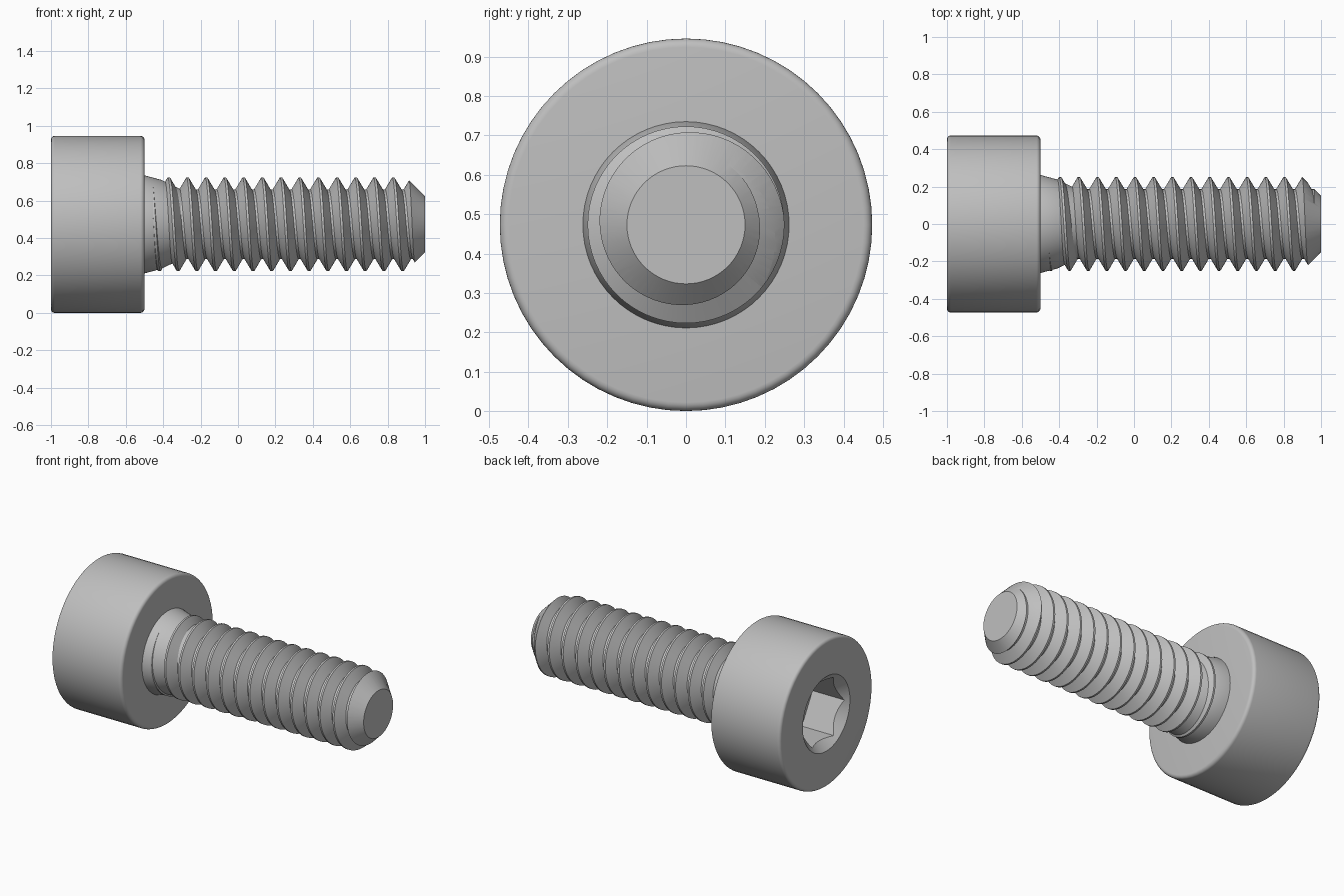
import bpy
import bmesh
from math import sin, cos, pi, radians
from mathutils import Vector

if "Cube" in bpy.data.objects:
    bpy.data.objects.remove(bpy.data.objects["Cube"])

HEAD_R = 0.473      # head radius, also the height of the axis
SEGS = 64
PITCH = 0.1
CREST, ROOT = 0.25, 0.186

steel = bpy.data.materials.new("steel grey")
steel.use_nodes = True
grey = (0.52, 0.52, 0.52, 1)
steel.diffuse_color = grey
steel.node_tree.nodes["Principled BSDF"].inputs["Base Color"].default_value = grey


def on_axis(x, r, angle):
    return Vector((x, r * cos(angle), HEAD_R + r * sin(angle)))


def finish(name, bm):
    bmesh.ops.recalc_face_normals(bm, faces=bm.faces)
    mesh = bpy.data.meshes.new(name)
    bm.to_mesh(mesh)
    bm.free()
    mesh.materials.append(steel)
    obj = bpy.data.objects.new(name, mesh)
    bpy.context.collection.objects.link(obj)
    return obj


def lathe(name, profile, segs=SEGS, turn=0.0):
    """Revolve (x, radius) points about the screw axis, with flat end caps."""
    bm = bmesh.new()
    rings = [[bm.verts.new(on_axis(x, r, turn + 2 * pi * i / segs)) for i in range(segs)]
             for x, r in profile]
    for a, b in zip(rings, rings[1:]):
        for i in range(segs):
            k = (i + 1) % segs
            bm.faces.new((a[i], a[k], b[k], b[i]))
    bm.faces.new(rings[0])
    bm.faces.new(rings[-1])
    return finish(name, bm)


def select_only(obj):
    bpy.ops.object.select_all(action='DESELECT')
    obj.select_set(True)
    bpy.context.view_layer.objects.active = obj


def boolean(obj, tool, operation):
    mod = obj.modifiers.new(operation.lower(), 'BOOLEAN')
    mod.operation = operation
    mod.solver = 'EXACT'
    mod.object = tool
    select_only(obj)
    bpy.ops.object.modifier_apply(modifier=mod.name)
    bpy.data.objects.remove(tool)


def smooth(obj):
    select_only(obj)
    bpy.ops.object.shade_smooth_by_angle(angle=radians(25))


# Cylindrical head with rounded rims
def rim(x, side, radius):
    steps = [i * pi / 10 for i in range(6)]
    return [(x - side * radius * (1 - sin(t)), HEAD_R - radius * (1 - cos(t))) for t in steps]


head = lathe("head", rim(-1, -1, 0.02)[::-1] + rim(-0.5, 1, 0.022))

# Hexagonal socket with a conical lead-in
flat = 0.1875
boolean(head, lathe("socket_cutter", [(-1.1, flat / cos(pi / 6)), (-0.75, flat / cos(pi / 6))], 6),
        'DIFFERENCE')
boolean(head, lathe("lead_in_cutter", [(-1.02, 0.26), (-0.93, 0.17)]), 'DIFFERENCE')
smooth(head)

# Tapered neck under the head
neck = lathe("neck", [(-0.52, 0.262), (-0.5, 0.262), (-0.41, 0.238), (-0.3, 0.184)])
smooth(neck)


# Threaded shank: one continuous right-handed helical ribbon, closed at both ends
def thread(name, start, turns):
    bm = bmesh.new()
    section = [(-0.006, CREST), (0.006, CREST), (0.044, ROOT), (0.056, ROOT)]
    rows = []
    for i in range(turns * SEGS + 1):
        a = 2 * pi * i / SEGS
        rows.append([bm.verts.new(on_axis(start + PITCH * i / SEGS + dx, r, a + pi / 2))
                     for dx, r in section])
    for i in range(len(rows) - 1):
        for j in range(3):
            bm.faces.new((rows[i][j], rows[i][j + 1], rows[i + 1][j + 1], rows[i + 1][j]))
        if i + SEGS + 1 < len(rows):
            bm.faces.new((rows[i][3], rows[i + SEGS][0], rows[i + SEGS + 1][0], rows[i + 1][3]))
    # the flank joining the last two turns
    i = len(rows) - SEGS - 1
    end_x = start + PITCH * turns
    first = bm.verts.new(on_axis(start - PITCH, 0, 0))
    last = bm.verts.new(on_axis(end_x + PITCH, 0, 0))
    middle = (start + end_x) / 2
    for e in [e for e in bm.edges if e.is_boundary]:
        apex = first if e.verts[0].co.x < middle else last
        bm.faces.new((e.verts[0], e.verts[1], apex))
    return finish(name, bm)


shank = thread("threaded_shank", -0.67, 19)
# trim to length, with a chamfered tip
boolean(shank, lathe("tip_trim", [(-0.51, 0.3), (0.85, 0.3), (1, 0.15)]), 'INTERSECT')
smooth(shank)
